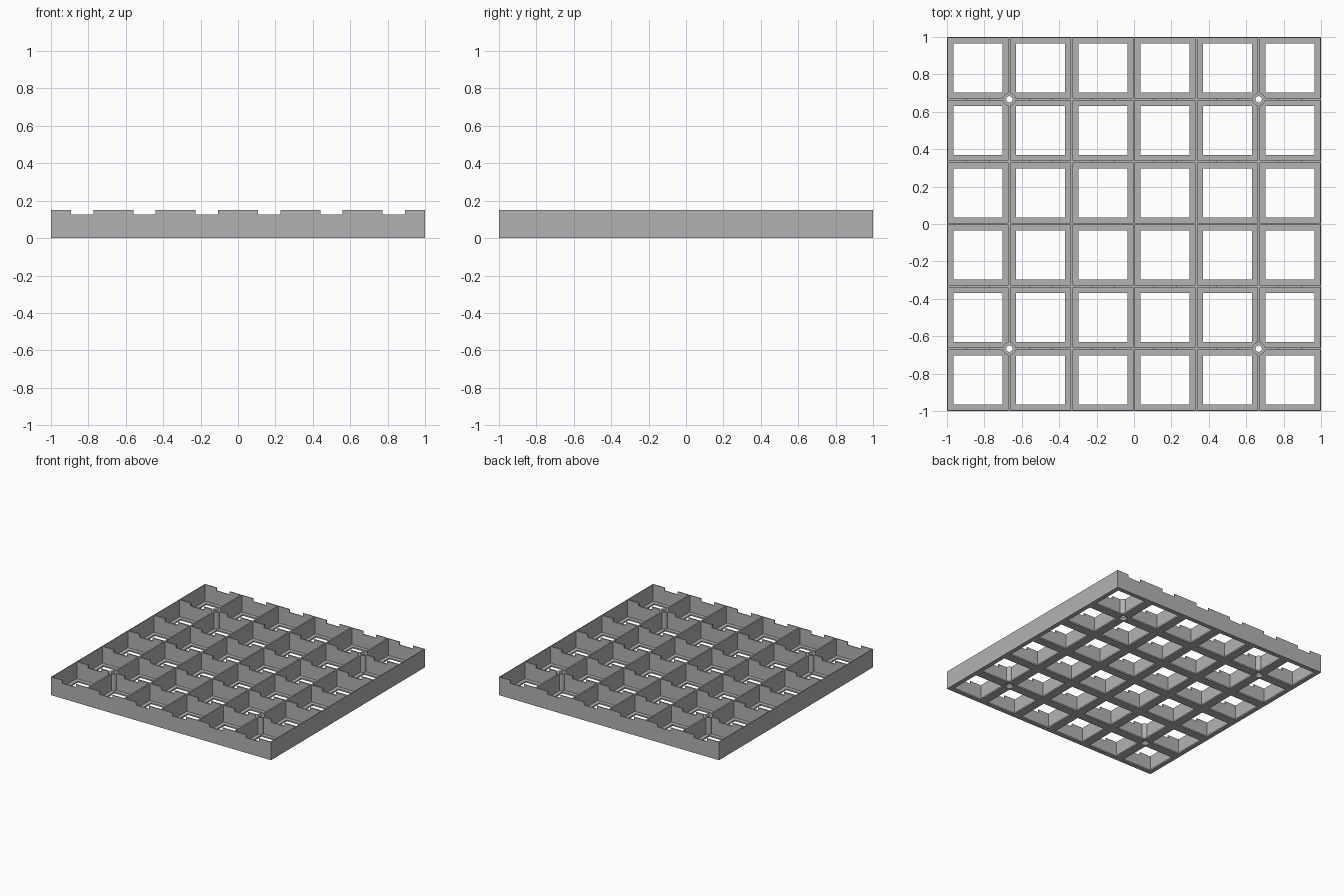
import bpy
import bmesh
from mathutils import Matrix

if "Cube" in bpy.data.objects:
    bpy.data.objects.remove(bpy.data.objects["Cube"])

CELLS = 6
PITCH = 2 / CELLS
HEIGHT = 0.15
WALL = 0.012
FLOOR = 0.012
OPENING = 0.262
NOTCH_WIDTH, NOTCH_BOTTOM = 0.12, 0.125
POST_RADIUS, HOLE_RADIUS = 0.035, 0.017
centres = [(i + 0.5) * PITCH - 1 for i in range(CELLS)]
cells = [(x, y) for x in centres for y in centres]
post_spots = [(x, y) for x in (-2 * PITCH, 2 * PITCH) for y in (-2 * PITCH, 2 * PITCH)]


def add_box(bm, x, y, width, depth, bottom, top):
    place = Matrix.Translation((x, y, (bottom + top) / 2))
    bmesh.ops.create_cube(bm, size=1, matrix=place @ Matrix.Diagonal((width, depth, top - bottom, 1)))


def add_round(bm, x, y, low_radius, high_radius, bottom, top):
    bmesh.ops.create_cone(bm, cap_ends=True, segments=32, radius1=low_radius, radius2=high_radius,
                          depth=top - bottom, matrix=Matrix.Translation((x, y, (bottom + top) / 2)))


def make_object(name, bm):
    mesh = bpy.data.meshes.new(name)
    bm.to_mesh(mesh)
    bm.free()
    obj = bpy.data.objects.new(name, mesh)
    bpy.context.collection.objects.link(obj)
    return obj


def shape(name, adder, items):
    bm = bmesh.new()
    for item in items:
        adder(bm, *item)
    return make_object(name, bm)


# Solid block that becomes the tray
tray = shape("divided_tray", add_box, [(0, 0, 2, 2, 0, HEIGHT)])

# Pockets, floor openings, wall notches, corner posts and their screw holes
pocket = PITCH - WALL
tools = [
    ("DIFFERENCE", shape("pocket_cutter", add_box,
                         [(x, y, pocket, pocket, FLOOR, 1) for x, y in cells])),
    ("DIFFERENCE", shape("opening_cutter", add_box,
                         [(x, y, OPENING, OPENING, -1, HEIGHT / 2) for x, y in cells])),
    ("DIFFERENCE", shape("notch_cutter", add_box,
                         [(x, 0, NOTCH_WIDTH, 3, NOTCH_BOTTOM, 1) for x in centres])),
    ("UNION", shape("post_tool", add_round,
                    [(x, y, POST_RADIUS, POST_RADIUS, 0, HEIGHT) for x, y in post_spots])),
    ("DIFFERENCE", shape("hole_cutter", add_round,
                         [(x, y, HOLE_RADIUS, HOLE_RADIUS, -1, 1) for x, y in post_spots])),
    ("DIFFERENCE", shape("countersink_cutter", add_round,
                         [(x, y, 0.034, HOLE_RADIUS, -0.001, 0.018) for x, y in post_spots])),
]
for operation, tool in tools:
    tool.hide_render = True
    mod = tray.modifiers.new(tool.name, "BOOLEAN")
    mod.operation = operation
    mod.solver = "EXACT"
    mod.object = tool

# Bake the cuts and drop the helpers
depsgraph = bpy.context.evaluated_depsgraph_get()
tray_mesh = bpy.data.meshes.new_from_object(tray.evaluated_get(depsgraph))
tray.modifiers.clear()
tray.data = tray_mesh
for _, tool in tools:
    bpy.data.objects.remove(tool)

# Plain grey plastic
grey = bpy.data.materials.new("grey_plastic")
grey.use_nodes = True
colour = (0.45, 0.45, 0.45, 1)
grey.diffuse_color = colour
grey.node_tree.nodes["Principled BSDF"].inputs["Base Color"].default_value = colour
tray.data.materials.clear()
tray.data.materials.append(grey)

# Round posts shade smoothly, edges stay sharp
bpy.context.view_layer.objects.active = tray
tray.select_set(True)
bpy.ops.object.shade_smooth_by_angle()
